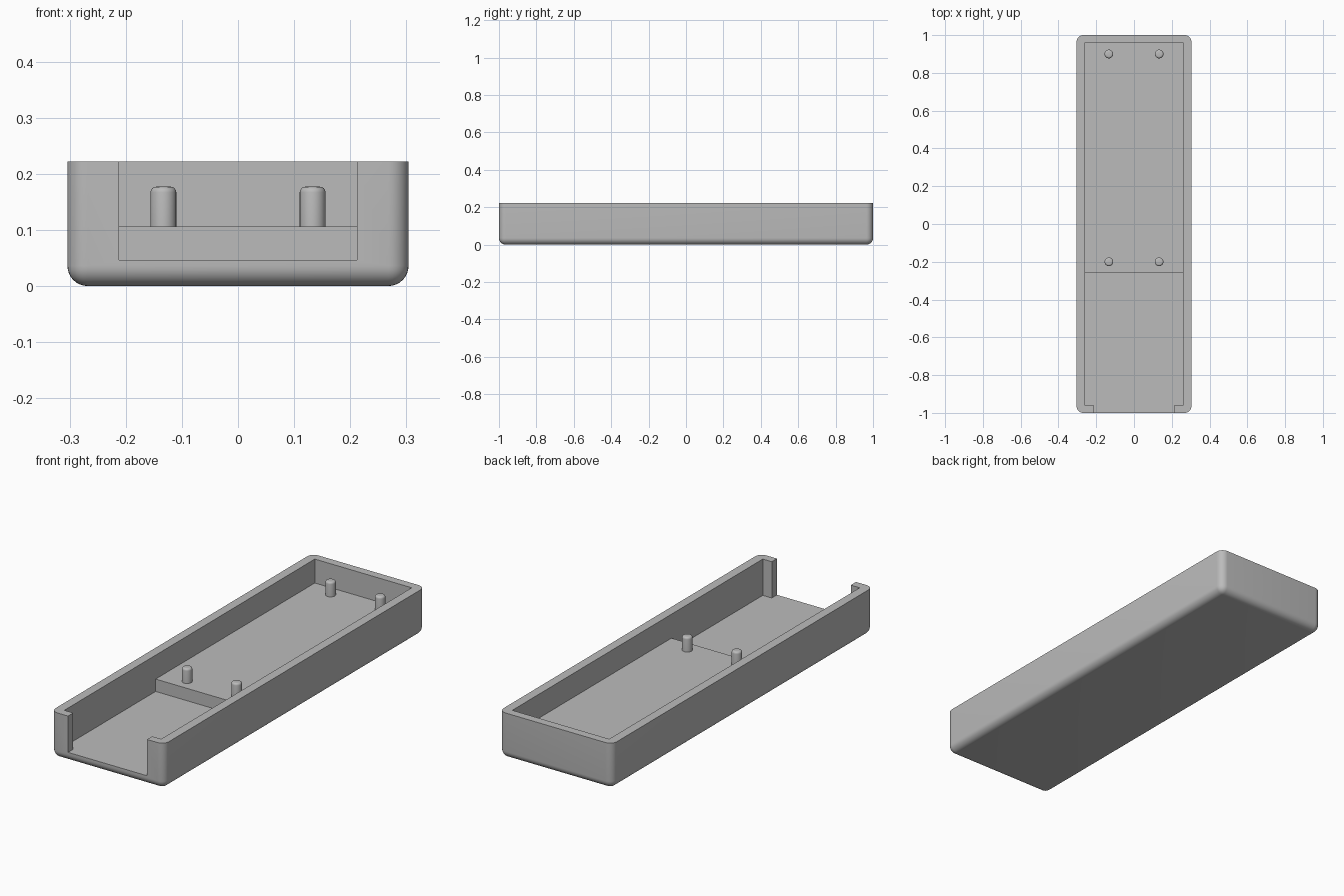
import bpy
import bmesh
from mathutils import Matrix, Vector

if "Cube" in bpy.data.objects:
    bpy.data.objects.remove(bpy.data.objects["Cube"], do_unlink=True)

HX, HY, H = 0.304, 1.0, 0.222      # outer half sizes and height
IX, IY = 0.26, 0.96                # inner half sizes
FLOOR, STEP, STEP_Y = 0.046, 0.106, -0.26
GAP = 0.212                        # half width of the front opening
RADIUS = 0.036

grey = bpy.data.materials.new("plain_grey")
grey.use_nodes = True
colour = (0.5, 0.5, 0.5, 1)
grey.diffuse_color = colour
grey.node_tree.nodes["Principled BSDF"].inputs["Base Color"].default_value = colour


def make_object(name, bm):
    bmesh.ops.recalc_face_normals(bm, faces=bm.faces)
    mesh = bpy.data.meshes.new(name)
    bm.to_mesh(mesh)
    bm.free()
    mesh.materials.append(grey)
    obj = bpy.data.objects.new(name, mesh)
    bpy.context.collection.objects.link(obj)
    return obj


def prism(outline, z0, z1):
    bm = bmesh.new()
    face = bm.faces.new([bm.verts.new((x, y, z0)) for x, y in outline])
    top = bmesh.ops.extrude_face_region(bm, geom=[face])["geom"]
    verts = [g for g in top if isinstance(g, bmesh.types.BMVert)]
    bmesh.ops.translate(bm, verts=verts, vec=Vector((0, 0, z1 - z0)))
    return bm


def rectangle(x, y0, y1):
    return [(-x, y0), (x, y0), (x, y1), (-x, y1)]


def smooth(obj):
    bpy.ops.object.select_all(action="DESELECT")
    obj.select_set(True)
    bpy.context.view_layer.objects.active = obj
    bpy.ops.object.shade_smooth_by_angle(angle=0.6)


# Outer block with rounded corners and rounded underside, sharp top rim
bm = prism(rectangle(HX, -HY, HY), 0, H)
rounded = [e for e in bm.edges if min(v.co.z for v in e.verts) < H / 2]
bmesh.ops.bevel(bm, geom=rounded, offset=RADIUS, offset_type="OFFSET",
                segments=8, profile=0.5, affect="EDGES")
tray = make_object("tray", bm)

# Cutters: deep front bay with its open end, then the shallower rear bay
front_outline = [(-IX, STEP_Y), (-IX, -IY), (-GAP, -IY), (-GAP, -HY - 0.1),
                 (GAP, -HY - 0.1), (GAP, -IY), (IX, -IY), (IX, STEP_Y)]
cutters = [
    make_object("front_bay_cutter", prism(front_outline, FLOOR, H + 0.1)),
    make_object("rear_bay_cutter",
                prism(rectangle(IX, STEP_Y - 0.05, IY), STEP, H + 0.1)),
]
for cutter in cutters:
    cutter.hide_render = True
    mod = tray.modifiers.new(cutter.name, "BOOLEAN")
    mod.operation = "DIFFERENCE"
    mod.solver = "EXACT"
    mod.object = cutter

# Bake the cuts and drop the cutters
bpy.context.view_layer.update()
cut_mesh = bpy.data.meshes.new_from_object(
    tray.evaluated_get(bpy.context.evaluated_depsgraph_get()))
tray.modifiers.clear()
tray.data = cut_mesh
for cutter in cutters:
    bpy.data.objects.remove(cutter, do_unlink=True)
smooth(tray)

# Four mounting posts with rounded tops
POST_R, POST_TOP = 0.023, 0.177
for row, y in (("front", -0.2), ("rear", 0.9)):
    for side, x in (("left", 0.133), ("right", -0.133)):
        bm = bmesh.new()
        height = POST_TOP - STEP + 0.01
        bmesh.ops.create_cone(bm, cap_ends=True, segments=32, radius1=POST_R,
                              radius2=POST_R, depth=height,
                              matrix=Matrix.Translation((x, y, POST_TOP - height / 2)))
        rim = [e for e in bm.edges
               if all(v.co.z > POST_TOP - 0.001 for v in e.verts)]
        bmesh.ops.bevel(bm, geom=rim, offset=0.01, segments=4,
                        profile=0.5, affect="EDGES")
        smooth(make_object(f"{row}_{side}_post", bm))
